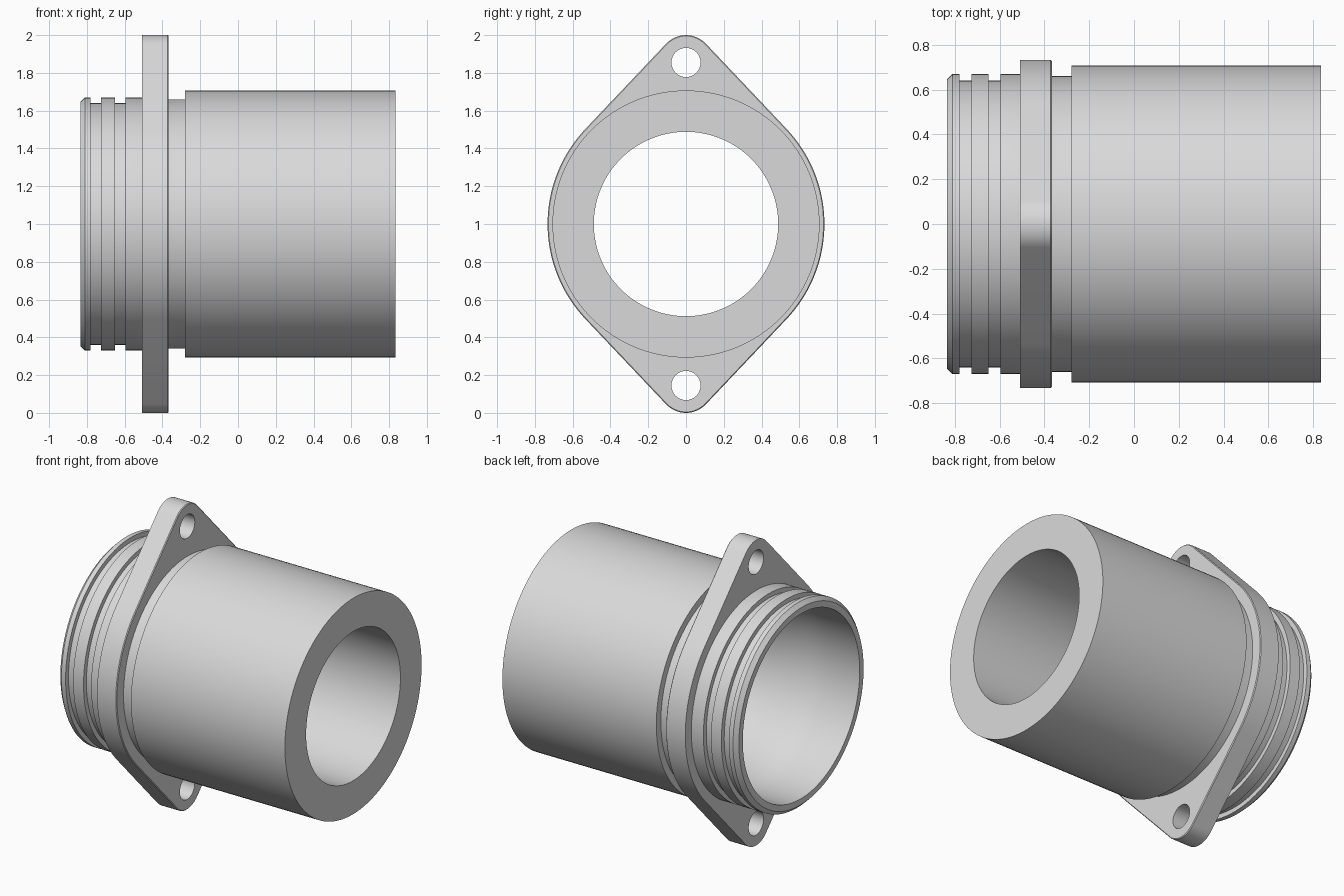
import bpy, bmesh, math
from math import sin, cos, pi

cube = bpy.data.objects.get("Cube")
if cube:
    bpy.data.objects.remove(cube, do_unlink=True)

SEG = 128
CENTRE_Z = 1.0
EAR = 0.145         # radius of the rounded ears
TIP = 1 - EAR       # distance of each bolt hole from the axis

grey = bpy.data.materials.new("light grey metal")
grey.use_nodes = True
colour = (0.7, 0.7, 0.7, 1)
grey.diffuse_color = colour
grey.node_tree.nodes["Principled BSDF"].inputs["Base Color"].default_value = colour


def finish(bm, name):
    bmesh.ops.recalc_face_normals(bm, faces=bm.faces)
    mesh = bpy.data.meshes.new(name)
    bm.to_mesh(mesh)
    bm.free()
    mesh.materials.append(grey)
    obj = bpy.data.objects.new(name, mesh)
    bpy.context.collection.objects.link(obj)
    return obj


def smooth(obj):
    bpy.ops.object.select_all(action='DESELECT')
    obj.select_set(True)
    bpy.context.view_layer.objects.active = obj
    bpy.ops.object.shade_smooth_by_angle(angle=math.radians(25))


def bridge(bm, a, b):
    for i in range(len(a)):
        j = (i + 1) % len(a)
        bm.faces.new((a[i], a[j], b[j], b[i]))


def ring(bm, x, r, z=CENTRE_Z, n=SEG):
    return [bm.verts.new((x, r * sin(2 * pi * i / n), z + r * cos(2 * pi * i / n)))
            for i in range(n)]


def cylinder(name, x0, x1, r, z, n):
    bm = bmesh.new()
    a, b = ring(bm, x0, r, z, n), ring(bm, x1, r, z, n)
    bridge(bm, a, b)
    bm.faces.new(a)
    bm.faces.new(b)
    obj = finish(bm, name)
    obj.hide_render = True
    return obj


# Sleeve: grooved spigot and thick barrel, turned around the x axis
RIM, END = -0.835, 0.835
outer = [(RIM, 0.645), (-0.81, 0.67), (-0.78, 0.67), (-0.78, 0.64), (-0.725, 0.64),
         (-0.725, 0.67), (-0.65, 0.67), (-0.65, 0.64), (-0.595, 0.64), (-0.595, 0.67),
         (-0.508, 0.67), (-0.37, 0.66), (-0.28, 0.66), (-0.28, 0.707), (END, 0.707)]
# Bore: narrow in the barrel, easing out to a wide straight mouth
NARROW, WIDE = 0.488, 0.605
EASE_IN, EASE_OUT = -0.05, -0.6
STEPS = 24
bore = [(END, NARROW)]
for k in range(STEPS + 1):
    t = k / STEPS
    bore.append((EASE_IN + (EASE_OUT - EASE_IN) * t,
                 NARROW + (WIDE - NARROW) * (1 - cos(pi * t)) / 2))
bore.append((RIM, WIDE))
bm = bmesh.new()
rings = [ring(bm, x, r) for x, r in outer + bore]
for a, b in zip(rings, rings[1:] + rings[:1]):
    bridge(bm, a, b)
smooth(finish(bm, "sleeve"))


# Flange: round plate drawn out to two rounded ears
def flange_loop(bm, x, inset):
    big, small = 0.733 - inset, EAR - inset
    reach = math.acos((big - small) / TIP)      # tangent angle from the ear axis
    pts = []
    for side in (0, pi):
        n = 16
        for i in range(n + 1):
            a = side - reach + 2 * reach * i / n
            pts.append((small * sin(a), small * cos(a) + TIP * cos(side)))
        n = 40
        for i in range(n + 1):
            a = side + reach + (pi - 2 * reach) * i / n
            pts.append((big * sin(a), big * cos(a)))
    return [bm.verts.new((x, y, CENTRE_Z + z)) for y, z in pts]


bm = bmesh.new()
loops = [flange_loop(bm, -0.508, 0), flange_loop(bm, -0.372, 0), flange_loop(bm, -0.367, 0.005)]
for a, b in zip(loops, loops[1:]):
    bridge(bm, a, b)
bm.faces.new(loops[0])
bm.faces.new(loops[-1])
flange = finish(bm, "flange")

# Cut the sleeve seat and both bolt holes
cutters = [cylinder("seat_cutter", -0.7, -0.2, 0.65, CENTRE_Z, SEG)]
for s in (-1, 1):
    cutters.append(cylinder("bolt_hole_cutter", -0.7, -0.2, 0.077, CENTRE_Z + s * TIP, 48))
for c in cutters:
    mod = flange.modifiers.new("cut", 'BOOLEAN')
    mod.operation = 'DIFFERENCE'
    mod.solver = 'EXACT'
    mod.object = c
bpy.context.view_layer.update()
cut = bpy.data.meshes.new_from_object(flange.evaluated_get(bpy.context.evaluated_depsgraph_get()))
flange.modifiers.clear()
flange.data = cut
for c in cutters:
    bpy.data.objects.remove(c, do_unlink=True)
smooth(flange)
